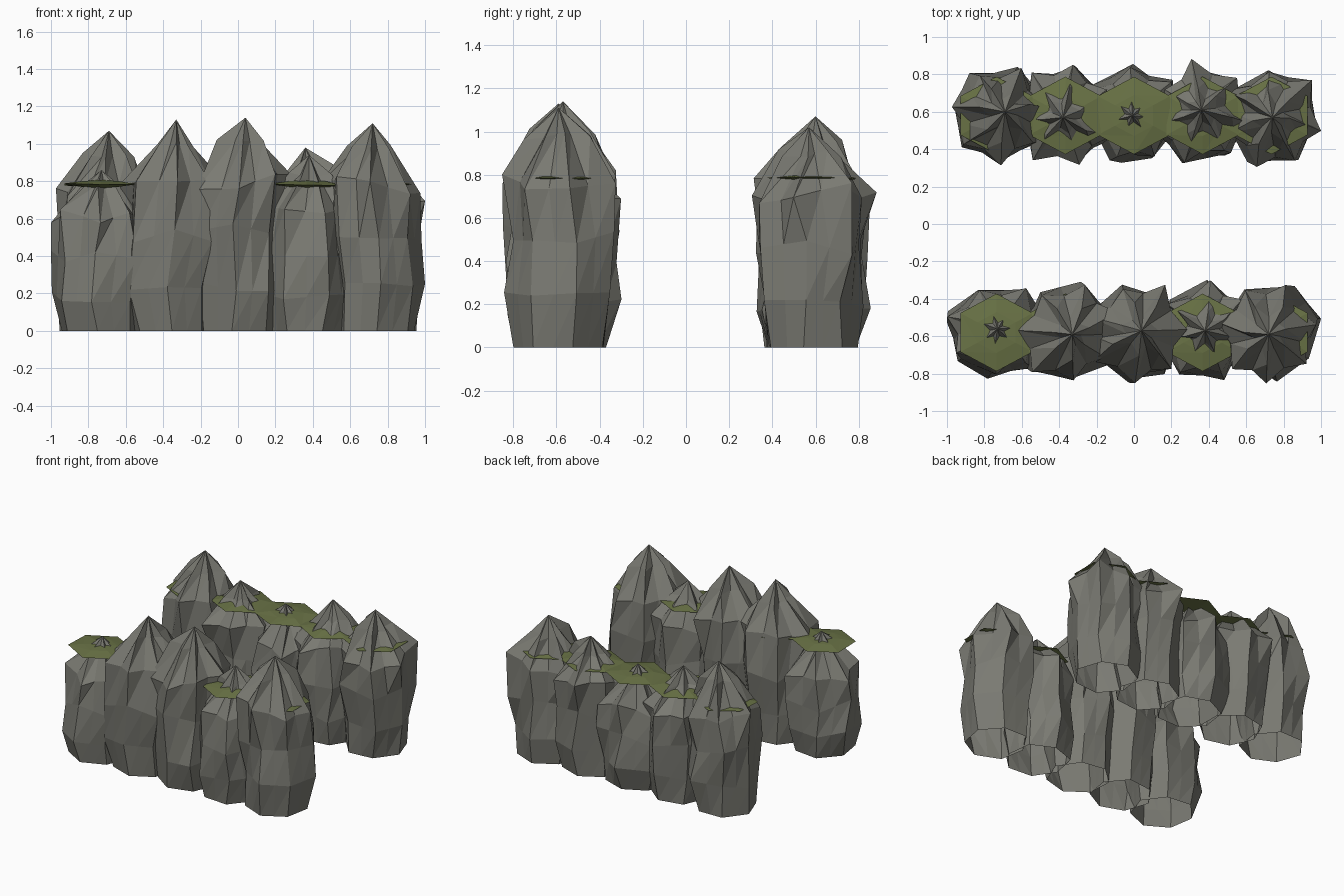
import bpy, bmesh, math, random
from mathutils import Vector

if "Cube" in bpy.data.objects:
    bpy.data.objects.remove(bpy.data.objects["Cube"])

random.seed(11)


def material(name, rgb):
    m = bpy.data.materials.new(name)
    m.diffuse_color = (*rgb, 1)
    m.use_nodes = True
    m.node_tree.nodes["Principled BSDF"].inputs["Base Color"].default_value = m.diffuse_color
    return m


STONE = material("grey stone", (0.195, 0.195, 0.17))
MOSS = material("moss green", (0.14, 0.168, 0.06))


def stack(name, rings, mat, tip, base=None):
    """Faceted shell from rings of points, ending in a tip; open below without a base."""
    bm = bmesh.new()
    loops = [[bm.verts.new(p) for p in r] for r in rings]
    n = len(loops[0])
    for a, b in zip(loops, loops[1:]):
        for i in range(n):
            j = (i + 1) % n
            bm.faces.new((a[i], a[j], b[j]))
            bm.faces.new((a[i], b[j], b[i]))
    t = bm.verts.new(tip)
    for i in range(n):
        bm.faces.new((loops[-1][i], loops[-1][(i + 1) % n], t))
    if base:
        t = bm.verts.new(base)
        for i in range(n):
            bm.faces.new((loops[0][(i + 1) % n], loops[0][i], t))
    me = bpy.data.meshes.new(name)
    bm.to_mesh(me)
    bm.free()
    me.materials.append(mat)
    ob = bpy.data.objects.new(name, me)
    bpy.context.collection.objects.link(ob)


# height fraction, radius, radial jitter, vertical jitter, depth of the grooves between ridges
PROFILE = [(0, 0.215, 0.04, 0, 1), (0.21, 0.25, 0.14, 0.03, 1), (0.46, 0.25, 0.14, 0.05, 1),
           (0.70, 0.26, 0.13, 0.05, 0.86), (0.88, 0.13, 0.3, 0.02, 0.62)]


def rock(name, x, y, cx, cy, height):
    n, turn = 7, random.uniform(0, 6.28)
    rings = []
    for f, r, jr, jz, groove in PROFILE:
        # axis leans from the column centre to the peak
        k = max(0, f - 0.4) / 0.6
        c = Vector((cx + (x - cx) * k, cy + (y - cy) * k, 0))
        ridge = []
        for i in range(n):
            a = turn + math.tau * i / n + (random.uniform(-0.12, 0.12) if f else 0)
            rr = r * (1 + random.uniform(-jr, jr))
            p = c + Vector((rr * math.cos(a), rr * math.sin(a),
                            f * height + random.uniform(-jz, jz)))
            p.x = max(-1, min(1, p.x))
            ridge.append(p)
        ring = []
        for i in range(n):
            mid = (ridge[i] + ridge[(i + 1) % n]) / 2
            valley = c + (mid - c) * groove
            valley.z = mid.z
            ring += [ridge[i], valley]
        rings.append(ring)
    stack(name, rings, STONE, (x, y, height))


def moss_pad(name, x, y):
    # thin hexagonal lens with sides facing left and right
    def ring(r, z, j):
        return [(x + r * 0.98 * math.cos(math.radians(30 + 60 * i)),
                 y + r * 0.91 * math.sin(math.radians(30 + 60 * i)),
                 z + random.uniform(-j, j)) for i in range(6)]
    stack(name, [ring(0.228, 0.783, 0.006), ring(0.12, 0.8, 0)], MOSS,
          (x, y, 0.808), (x, y, 0.757))


# two parallel rows: (peak x, peak y, height)
ROWS = {
    "front": [(-0.73, -0.56, 0.86), (-0.33, -0.59, 1.13), (0.04, -0.57, 1.14),
              (0.38, -0.57, 0.94), (0.72, -0.59, 1.11)],
    "back": [(-0.69, 0.60, 1.07), (-0.38, 0.57, 0.94), (-0.01, 0.58, 0.86),
             (0.36, 0.61, 0.98), (0.74, 0.57, 1.02)],
}
for row, rocks in ROWS.items():
    side = -0.58 if row == "front" else 0.58
    for i, (x, y, h) in enumerate(rocks):
        cx = -0.735 + 0.3675 * i
        rock(f"{row}_rock_{i + 1}", x, y, cx, side, h)
        moss_pad(f"{row}_moss_{i + 1}", cx, side)
